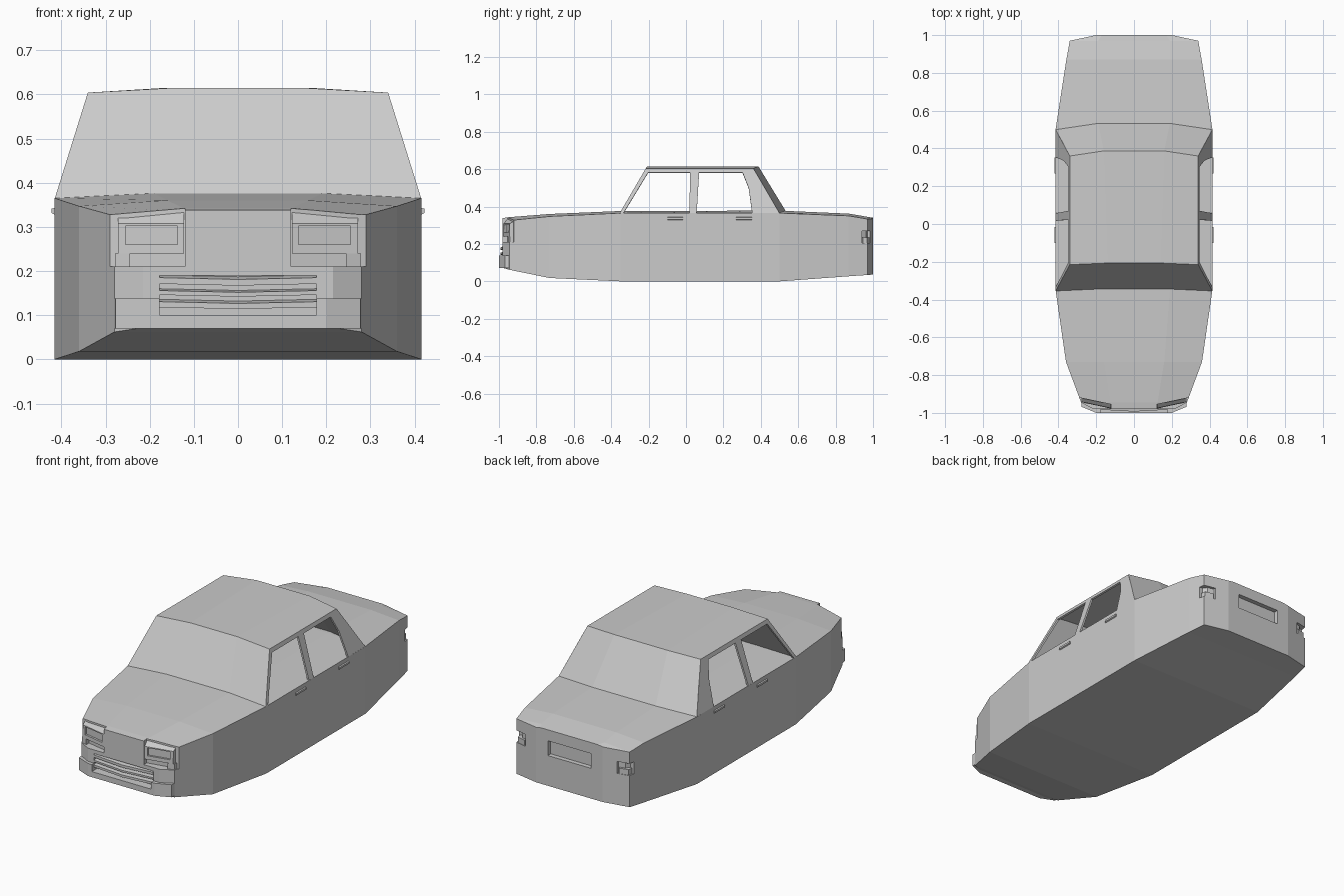
import bpy, bmesh, math
from mathutils import Vector

if "Cube" in bpy.data.objects:
    bpy.data.objects.remove(bpy.data.objects["Cube"])

paint = bpy.data.materials.new("grey_paint")
paint.diffuse_color = (0.6, 0.6, 0.6, 1)
paint.use_nodes = True
paint.node_tree.nodes["Principled BSDF"].inputs["Base Color"].default_value = paint.diffuse_color


def finish(name, bm):
    bmesh.ops.remove_doubles(bm, verts=bm.verts, dist=0.0001)
    bmesh.ops.recalc_face_normals(bm, faces=bm.faces)
    mesh = bpy.data.meshes.new(name)
    bm.to_mesh(mesh)
    bm.free()
    mesh.materials.append(paint)
    ob = bpy.data.objects.new(name, mesh)
    bpy.context.collection.objects.link(ob)
    return ob


def loft(name, loops):
    """Closed skin through a series of matching point loops."""
    bm = bmesh.new()
    rings = [[bm.verts.new(p) for p in lp] for lp in loops]
    n = len(rings[0])
    for a, b in zip(rings, rings[1:]):
        for i in range(n):
            j = (i + 1) % n
            bm.faces.new((a[i], a[j], b[j], b[i]))
    bm.faces.new(rings[0])
    bm.faces.new(rings[-1])
    return finish(name, bm)


def plan_prism(name, pts, z0, z1):
    return loft(name, [[(x, y, z) for x, y in pts] for z in (z0, z1)])


def box(name, x0, x1, y0, y1, z0, z1):
    return plan_prism(name, [(x0, y0), (x1, y0), (x1, y1), (x0, y1)], z0, z1)


def cut(target, cutter):
    m = target.modifiers.new("cut", "BOOLEAN")
    m.operation, m.object, m.solver = "DIFFERENCE", cutter, "EXACT"
    bpy.context.view_layer.objects.active = target
    bpy.ops.object.modifier_apply(modifier=m.name)
    bpy.data.objects.remove(cutter)


# Main hull: y, half width, bottom z, shoulder z, crown half width, crown z
stations = [
    (-0.98, 0.215, 0.072, 0.325, 0.12, 0.338),
    (-0.945, 0.28, 0.062, 0.325, 0.125, 0.343),
    (-0.73, 0.36, 0.018, 0.347, 0.16, 0.36),
    (-0.35, 0.415, 0.0, 0.365, 0.19, 0.376),
    (0.50, 0.415, 0.0, 0.365, 0.19, 0.378),
    (0.87, 0.358, 0.027, 0.35, 0.19, 0.362),
    (0.97, 0.34, 0.034, 0.333, 0.19, 0.345),
    (1.0, 0.20, 0.036, 0.335, 0.17, 0.34),
]
body = loft("body", [
    [(-w, y, zb), (w, y, zb), (w, y, zs), (c, y, zt), (-c, y, zt), (-w, y, zs)]
    for y, w, zb, zs, c, zt in stations])

# Number plate recess and grille recess
cut(body, box("plate_cutter", -0.13, 0.13, 0.975, 1.1, 0.2, 0.28))
cut(body, box("grille_cutter", -0.178, 0.178, -1.1, -0.955, 0.1, 0.19))

for s, side in ((1, "right"), (-1, "left")):
    # Headlamp bay cut out of each front corner
    bay = [(0.12, -0.955), (0.31, -0.915), (0.31, -1.1), (0.12, -1.1)]
    cut(body, plan_prism("bay_cutter", [(s * x, y) for x, y in bay], 0.21, 0.4))

    # Headlamp housing, leaning back, with a lamp opening
    def section(t, inset=0.0):
        x = s * (0.122 + 0.15 * t)
        y = -0.955 + 0.032 * t
        return [(x, y + 0.01, 0.24), (x, y - 0.022, 0.24), (x, y - 0.02, 0.308),
                (x, y + 0.004, 0.337 - 0.014 * t), (x, y + 0.01, 0.337 - 0.014 * t)]

    lamp = loft(side + "_headlamp", [section(0), section(1)])
    y0, y1 = -0.955, -0.93
    hole = [(0.137, y0 - 0.1), (0.255, y1 - 0.1), (0.255, y1 - 0.007), (0.137, y0 - 0.007)]
    cut(lamp, plan_prism("lamp_cutter", [(s * x, y) for x, y in hole], 0.26, 0.302))
    # Corner indicator below the headlamp
    ind = [(0.245, -0.93), (0.245, -0.953), (0.278, -0.942), (0.278, -0.92)]
    plan_prism(side + "_indicator", [(s * x, y) for x, y in ind], 0.21, 0.24)

    # Tail lamp notch wrapping the rear corner, with a lens block inside
    notch = [(0.325, 0.94), (0.4, 0.94), (0.4, 1.1), (0.275, 1.1), (0.275, 0.97), (0.31, 0.962)]
    cut(body, plan_prism("tail_cutter", [(s * x, y) for x, y in notch], 0.205, 0.27))
    lens = [(0.32, 0.93), (0.336, 0.945), (0.333, 0.968), (0.285, 0.98), (0.275, 0.965)]
    plan_prism(side + "_tail_lamp", [(s * x, y) for x, y in lens], 0.205, 0.235)

    # Door handles
    for k, y in enumerate((-0.058, 0.31)):
        loft(f"{side}_handle_{k}", [
            [(s * 0.41, y + d, 0.344), (s * 0.422, y + d, 0.341),
             (s * 0.422, y + d, 0.331), (s * 0.41, y + d, 0.325)]
            for d in (-0.042, 0.042)])

# Front bumper: low protruding band split either side of the grille
for s, side in ((1, "right"), (-1, "left")):
    band = [(0.178, -0.96), (0.178, -1.0), (0.2, -1.0), (0.277, -0.968), (0.28, -0.94)]
    plan_prism(side + "_bumper", [(s * x, y) for x, y in band], 0.07, 0.138)
box("lower_bumper", -0.178, 0.178, -1.0, -0.95, 0.07, 0.1)

# Grille slats, sagging slightly at the middle
for k, (z, h) in enumerate(((0.167, 0.02), (0.142, 0.014), (0.114, 0.018))):
    loft(f"grille_slat_{k}", [
        [(x, -0.955, z + dz + h), (x, yf, z + dz + h * 0.7),
         (x, yf, z + dz), (x, -0.955, z + dz)]
        for x, yf, dz in ((-0.178, -0.983, 0.004), (0, -0.993, 0), (0.178, -0.983, 0.004))])

# Cabin: windscreen, roof and rear screen as one bent sheet (crowned across)
bm = bmesh.new()
rows = [  # edge (x, y, z) and middle (x, y, z)
    ((0.415, -0.355, 0.364), (0.19, -0.345, 0.375)),
    ((0.34, -0.215, 0.604), (0.14, -0.207, 0.615)),
    ((0.34, 0.36, 0.604), (0.16, 0.387, 0.615)),
    ((0.415, 0.50, 0.364), (0.19, 0.533, 0.376)),
]
grid = []
for e, m in rows:
    pts = [(-e[0], e[1], e[2]), (-m[0], m[1], m[2]), m, e]
    grid.append([bm.verts.new(p) for p in pts])
for a, b in zip(grid, grid[1:]):
    for i in range(3):
        bm.faces.new((a[i], a[i + 1], b[i + 1], b[i]))


# Window frames: flat strips lying in the leaning side planes
def side_point(s, y, z):
    return bm.verts.new((s * (0.415 - 0.075 * (z - 0.364) / 0.24), y, z))


strips = [
    [(-0.355, 0.364), (-0.335, 0.364), (-0.202, 0.583), (-0.215, 0.604)],   # front pillar
    [(-0.215, 0.604), (-0.202, 0.583), (0.302, 0.583), (0.36, 0.604)],      # roof rail
    [(0.018, 0.364), (0.057, 0.364), (0.07, 0.583), (0.022, 0.583)],        # middle pillar
    [(0.302, 0.583), (0.335, 0.50), (0.4175, 0.506), (0.36, 0.604)],        # rear pillar
    [(0.335, 0.50), (0.354, 0.364), (0.50, 0.364), (0.4175, 0.506)],
]
for s in (1, -1):
    for st in strips:
        bm.faces.new([side_point(s, y, z) for y, z in st])
bmesh.ops.remove_doubles(bm, verts=bm.verts, dist=0.0001)
for f in bm.faces:
    f.normal_update()
cabin = finish("cabin", bm)
# Every panel must face away from the cabin middle before thickening
mid = Vector((0, 0.07, 0.42))
bm = bmesh.new()
bm.from_mesh(cabin.data)
for f in bm.faces:
    if f.normal.dot(f.calc_center_median() - mid) < 0:
        f.normal_flip()
bm.to_mesh(cabin.data)
bm.free()
thick = cabin.modifiers.new("thickness", "SOLIDIFY")
thick.thickness, thick.offset = 0.01, -1
